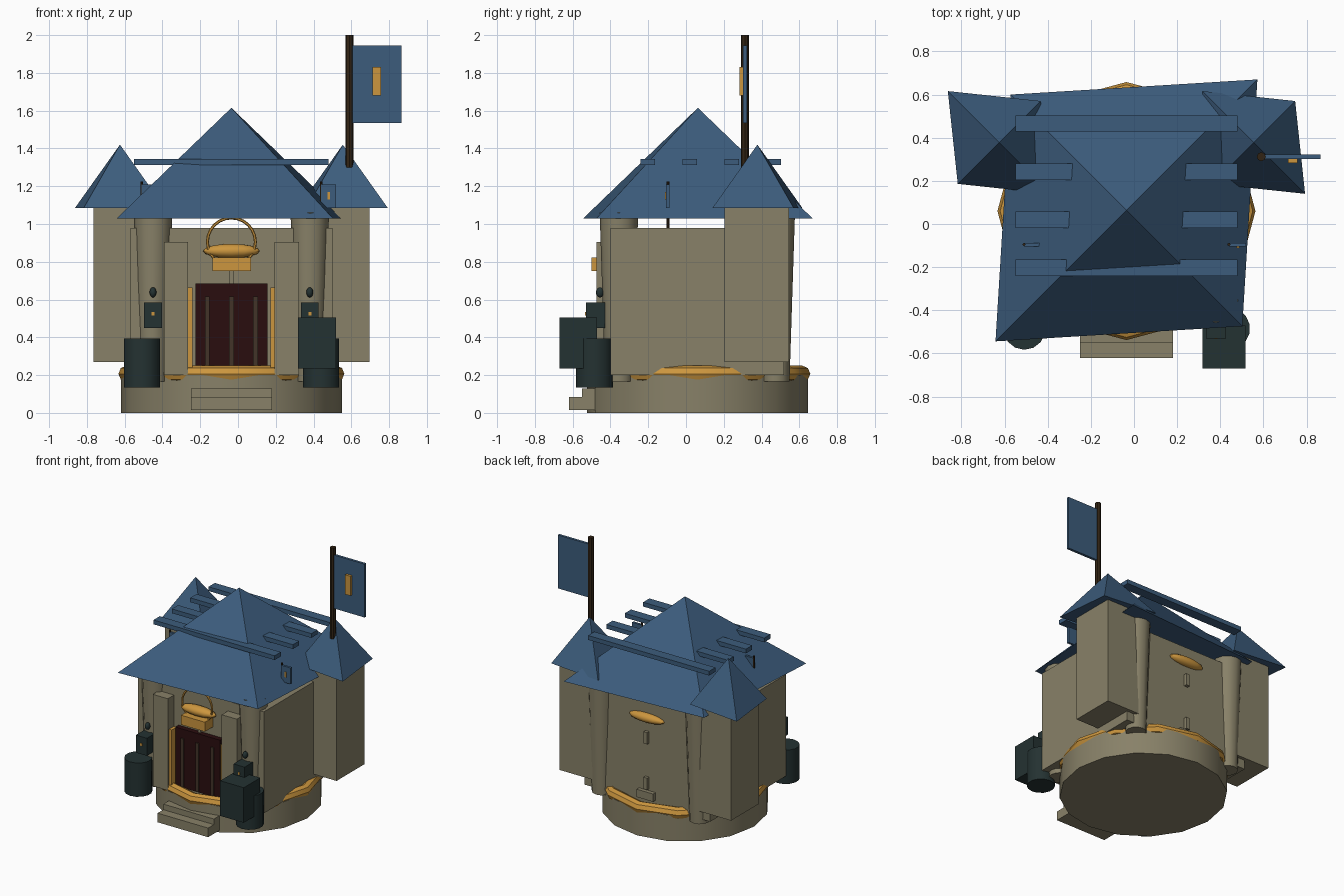
import bpy, bmesh, math
from mathutils import Matrix, Vector

if "Cube" in bpy.data.objects:
    bpy.data.objects.remove(bpy.data.objects["Cube"])

CX, CY = -0.035, 0.06  # centre of the building


def srgb(r, g, b):
    f = lambda c: c / 12.92 if c <= 0.04045 else ((c + 0.055) / 1.055) ** 2.4
    return (f(r / 255), f(g / 255), f(b / 255), 1)


def mat(name, *c):
    m = bpy.data.materials.new(name)
    m.diffuse_color = srgb(*c)
    m.use_nodes = True
    m.node_tree.nodes["Principled BSDF"].inputs["Base Color"].default_value = m.diffuse_color
    return m


STONE = mat("stone", 136, 129, 104)
BLUE = mat("slate_blue", 60, 92, 124)
GOLD = mat("gold", 204, 150, 62)
GREEN = mat("dark_green", 36, 50, 50)
DOOR = mat("door_maroon", 42, 13, 15)
SLAT = mat("slat_brown", 66, 52, 40)
POLE = mat("pole_brown", 50, 36, 20)


def finish(bm, name, m, smooth=None):
    bmesh.ops.recalc_face_normals(bm, faces=bm.faces)
    me = bpy.data.meshes.new(name)
    bm.to_mesh(me)
    bm.free()
    me.materials.append(m)
    ob = bpy.data.objects.new(name, me)
    bpy.context.collection.objects.link(ob)
    if smooth:
        bpy.ops.object.select_all(action='DESELECT')
        bpy.context.view_layer.objects.active = ob
        ob.select_set(True)
        bpy.ops.object.shade_smooth_by_angle(angle=math.radians(smooth))
    return ob


def box(name, m, x0, x1, y0, y1, z0, z1):
    bm = bmesh.new()
    M = Matrix.Translation(((x0 + x1) / 2, (y0 + y1) / 2, (z0 + z1) / 2))
    bmesh.ops.create_cube(bm, size=1, matrix=M @ Matrix.Diagonal((x1 - x0, y1 - y0, z1 - z0, 1)))
    return finish(bm, name, m)


def cyl(name, m, x, y, z0, z1, r0, r1, n, smooth=35):
    bm = bmesh.new()
    bmesh.ops.create_cone(bm, cap_ends=True, segments=n, radius1=r0, radius2=r1, depth=z1 - z0,
                          matrix=Matrix.Translation((x, y, (z0 + z1) / 2)))
    return finish(bm, name, m, smooth)


def ball(name, m, loc, size):
    bm = bmesh.new()
    bmesh.ops.create_uvsphere(bm, u_segments=12, v_segments=8, radius=1,
                              matrix=Matrix.Translation(loc) @ Matrix.Diagonal((*size, 1)))
    return finish(bm, name, m, 40)


def ring(name, m, loc, R, r, n, k, upright=False):
    bm = bmesh.new()
    rows = []
    for i in range(n):
        a = 2 * math.pi * i / n
        row = []
        for j in range(k):
            b = 2 * math.pi * j / k
            d, h = R + r * math.cos(b), r * math.sin(b)
            p = Vector((d * math.cos(a), d * math.sin(a), h))
            if upright:
                p = Vector((p.x, p.z, p.y))
            row.append(bm.verts.new(p + Vector(loc)))
        rows.append(row)
    for i in range(n):
        for j in range(k):
            A, B = rows[i], rows[(i + 1) % n]
            bm.faces.new((A[j], B[j], B[(j + 1) % k], A[(j + 1) % k]))
    return finish(bm, name, m, 40)


def pyramid(name, x, y, z0, z1, p, q):
    # diamond-skewed roof: p = reach of the (+,+) corners, q = reach of the (-,+) corners
    bm = bmesh.new()
    base = [bm.verts.new((x + a, y + b, z0)) for a, b in ((p, p), (-q, q), (-p, -p), (q, -q))]
    top = bm.verts.new((x, y, z1))
    bm.faces.new(base)
    for i in range(4):
        bm.faces.new((base[i], base[(i + 1) % 4], top))
    return finish(bm, name, BLUE)


# foundation drum, gold trim, main hall
cyl("foundation", STONE, CX, CY, 0, 0.2, 0.585, 0.585, 16)
ring("gold_trim", GOLD, (CX, CY, 0.207), 0.555, 0.043, 12, 8)
box("hall", STONE, CX - 0.535, CX + 0.535, CY - 0.46, CY + 0.46, 0.2, 0.98)

# corner columns, towers
for s, side in ((-1, "left"), (1, "right")):
    for t, end in ((-1, "front"), (1, "back")):
        cyl(f"column_{end}_{side}", STONE, CX + s * 0.415, CY + t * 0.415, 0.165, 1.06, 0.073, 0.102, 12)
    tx = CX + s * 0.59
    box(f"tower_{side}", STONE, tx - 0.14, tx + 0.14, 0.205, 0.545, 0.27, 1.09)
    pyramid(f"tower_roof_{side}", tx, 0.378, 1.085, 1.42, 0.192, 0.238)

# main roof and roof planks
pyramid("main_roof", CX, CY + 0.003, 1.03, 1.615, 0.607, 0.537)
for i in range(4):
    y = -0.203 + i * 0.223
    box(f"roof_plank_{i}", BLUE, CX - 0.515, CX + 0.515, y - 0.038, y + 0.038, 1.312, 1.345)

# steps
box("lower_step", STONE, -0.25, 0.18, -0.62, -0.45, 0.015, 0.085)
box("upper_step", STONE, -0.25, 0.18, -0.55, -0.4, 0.055, 0.128)

# door, slats, gold posts, stone pilasters
box("door", DOOR, -0.225, 0.155, -0.44, -0.38, 0.235, 0.685)
for i in (-1, 0, 1):
    x = CX + i * 0.128
    box(f"door_slat_{i + 1}", SLAT, x - 0.013, x + 0.013, -0.449, -0.43, 0.24, 0.615)
for s, side in ((-1, "left"), (1, "right")):
    x = CX + s * 0.228
    box(f"gold_post_{side}", GOLD, x - 0.021, x + 0.021, -0.46, -0.39, 0.2, 0.665)
    x = CX + s * 0.293
    box(f"pilaster_{side}", STONE, x - 0.064, x + 0.064, -0.475, -0.39, 0.2, 0.905)

# emblem over the door, and the simpler one on the back
ring("emblem_ring", GOLD, (CX, -0.445, 0.905), 0.127, 0.008, 24, 6, True)
ball("emblem_oval", GOLD, (CX, -0.43, 0.857), (0.15, 0.045, 0.038))
box("emblem_block", GOLD, -0.135, 0.068, -0.5, -0.39, 0.75, 0.823)
box("emblem_stem", STONE, CX - 0.01, CX + 0.01, -0.42, -0.38, 0.68, 0.76)
ball("back_oval", GOLD, (CX, 0.525, 0.86), (0.15, 0.04, 0.035))
for i, z in enumerate((0.71, 0.36)):
    box(f"back_bar_{i}", STONE, CX - 0.016, CX + 0.016, 0.5, 0.545, z - 0.045, z + 0.045)
box("back_ledge", STONE, CX - 0.07, CX + 0.07, 0.5, 0.55, 0.24, 0.3)

# barrels, crate, lanterns
cyl("barrel_left", GREEN, -0.508, -0.485, 0.135, 0.395, 0.098, 0.098, 14)
cyl("barrel_right", GREEN, 0.44, -0.485, 0.135, 0.395, 0.098, 0.098, 14)
box("crate", GREEN, 0.318, 0.518, -0.67, -0.47, 0.235, 0.505)
for s, side in ((-1, "left"), (1, "right")):
    x = CX + s * 0.415
    box(f"lantern_{side}", GREEN, x - 0.047, x + 0.047, -0.53, -0.43, 0.45, 0.585)
    box(f"lantern_light_{side}", GOLD, x - 0.008, x + 0.008, -0.534, -0.52, 0.515, 0.535)
    ball(f"lantern_knob_{side}", GREEN, (x, -0.455, 0.638), (0.018, 0.022, 0.027))

# large flag
cyl("flag_pole", POLE, 0.59, 0.312, 1.3, 2.0, 0.021, 0.021, 8)
box("flag", BLUE, 0.6, 0.865, 0.302, 0.322, 1.535, 1.945)
box("flag_badge", GOLD, 0.713, 0.758, 0.283, 0.303, 1.68, 1.83)

# small flags at the hall sides
for s, side in ((-1, "left"), (1, "right")):
    x = CX + s * 0.475
    cyl(f"small_pole_{side}", POLE, x, -0.095, 0.95, 1.225, 0.007, 0.007, 8)
    box(f"small_flag_{side}", BLUE, x, x + 0.08, -0.105, -0.087, 1.085, 1.21)
    box(f"small_badge_{side}", GOLD, x + 0.034, x + 0.048, -0.112, -0.1, 1.13, 1.17)
